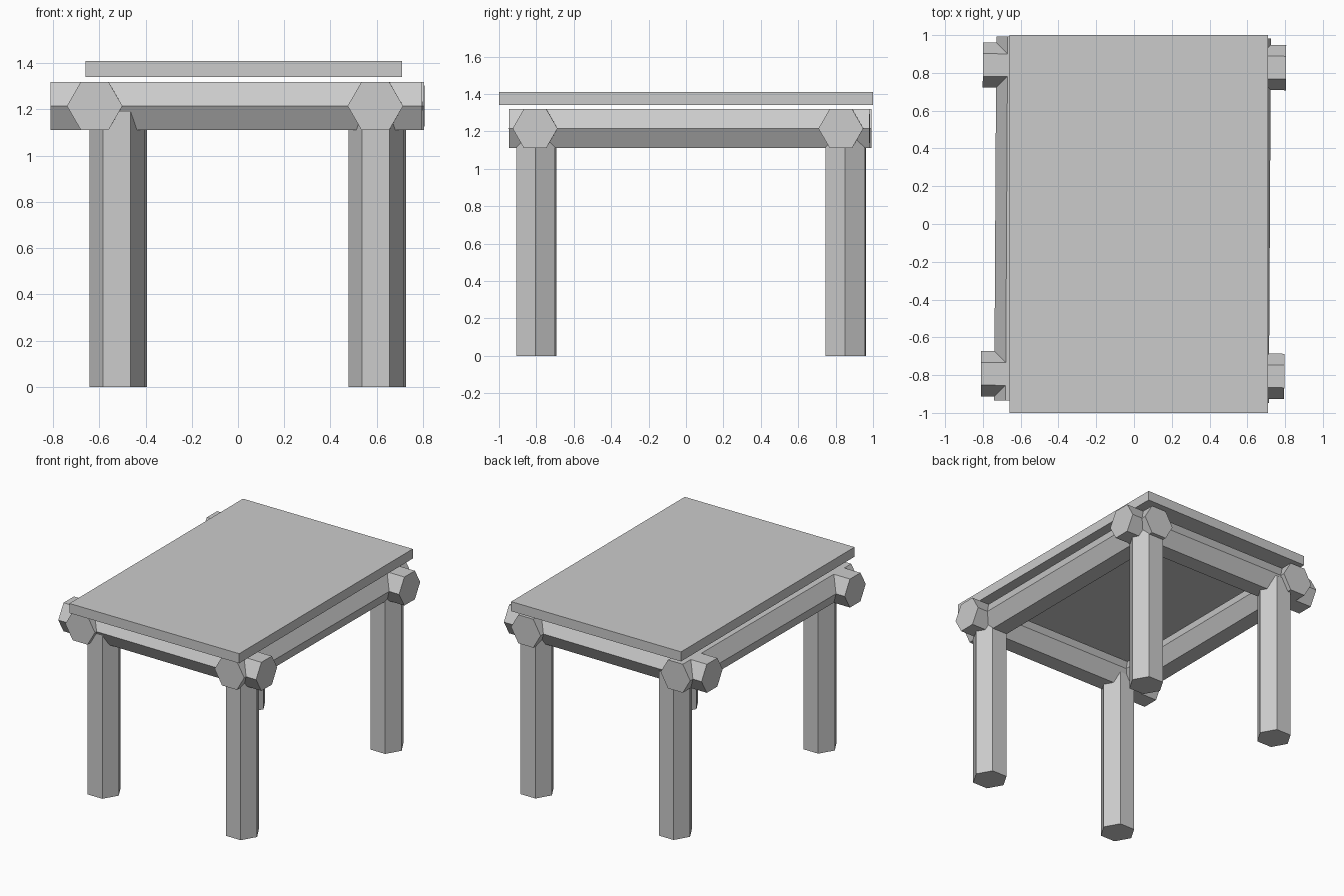
import bpy, bmesh, math
from mathutils import Vector

if "Cube" in bpy.data.objects:
    bpy.data.objects.remove(bpy.data.objects["Cube"])

R = 0.12        # hexagon radius of every timber
RAIL_Z = 1.215  # centre height of the rails


def finish(bm, name):
    bmesh.ops.recalc_face_normals(bm, faces=bm.faces)
    mesh = bpy.data.meshes.new(name)
    bm.to_mesh(mesh)
    bm.free()
    obj = bpy.data.objects.new(name, mesh)
    bpy.context.collection.objects.link(obj)
    return obj


def hex_timber(name, start, end, side=None):
    """Hexagonal prism between two points, with corners pointing along side."""
    a, b = Vector(start), Vector(end)
    d = (b - a).normalized()
    u = Vector(side) if side else Vector((0, 0, 1)).cross(d).normalized()
    v = d.cross(u)
    offsets = [R * (math.cos(i * math.pi / 3) * u + math.sin(i * math.pi / 3) * v)
               for i in range(6)]
    bm = bmesh.new()
    lo = [bm.verts.new(a + o) for o in offsets]
    hi = [bm.verts.new(b + o) for o in offsets]
    bm.faces.new(lo)
    bm.faces.new(hi)
    for i in range(6):
        j = (i + 1) % 6
        bm.faces.new((lo[i], lo[j], hi[j], hi[i]))
    return finish(bm, name)


# Legs, upright with corners turned sideways
for name, x, y in (("front_left_leg", -0.523, -0.797),
                   ("front_right_leg", 0.597, -0.803),
                   ("back_left_leg", -0.514, 0.857),
                   ("back_right_leg", 0.606, 0.850)):
    hex_timber(name, (x, y, 0), (x, y, 1.2), side=(0.99996, -0.0087, 0))

# Rails, crossing at the corners and skewed very slightly
for name, p, q in (("front_rail", (-0.81, -0.793), (0.796, -0.807)),
                   ("back_rail", (-0.80, 0.842), (0.805, 0.828)),
                   ("left_rail", (-0.62, -0.934), (-0.609, 0.992)),
                   ("right_rail", (0.594, -0.947), (0.605, 0.982))):
    hex_timber(name, (*p, RAIL_Z), (*q, RAIL_Z))

# Table top, floating just above the rails
bm = bmesh.new()
bmesh.ops.create_cube(bm, size=1)
bmesh.ops.scale(bm, vec=(1.37, 2.0, 0.07), verts=bm.verts)
bmesh.ops.translate(bm, vec=(0.025, 0, 1.375), verts=bm.verts)
finish(bm, "table_top")
